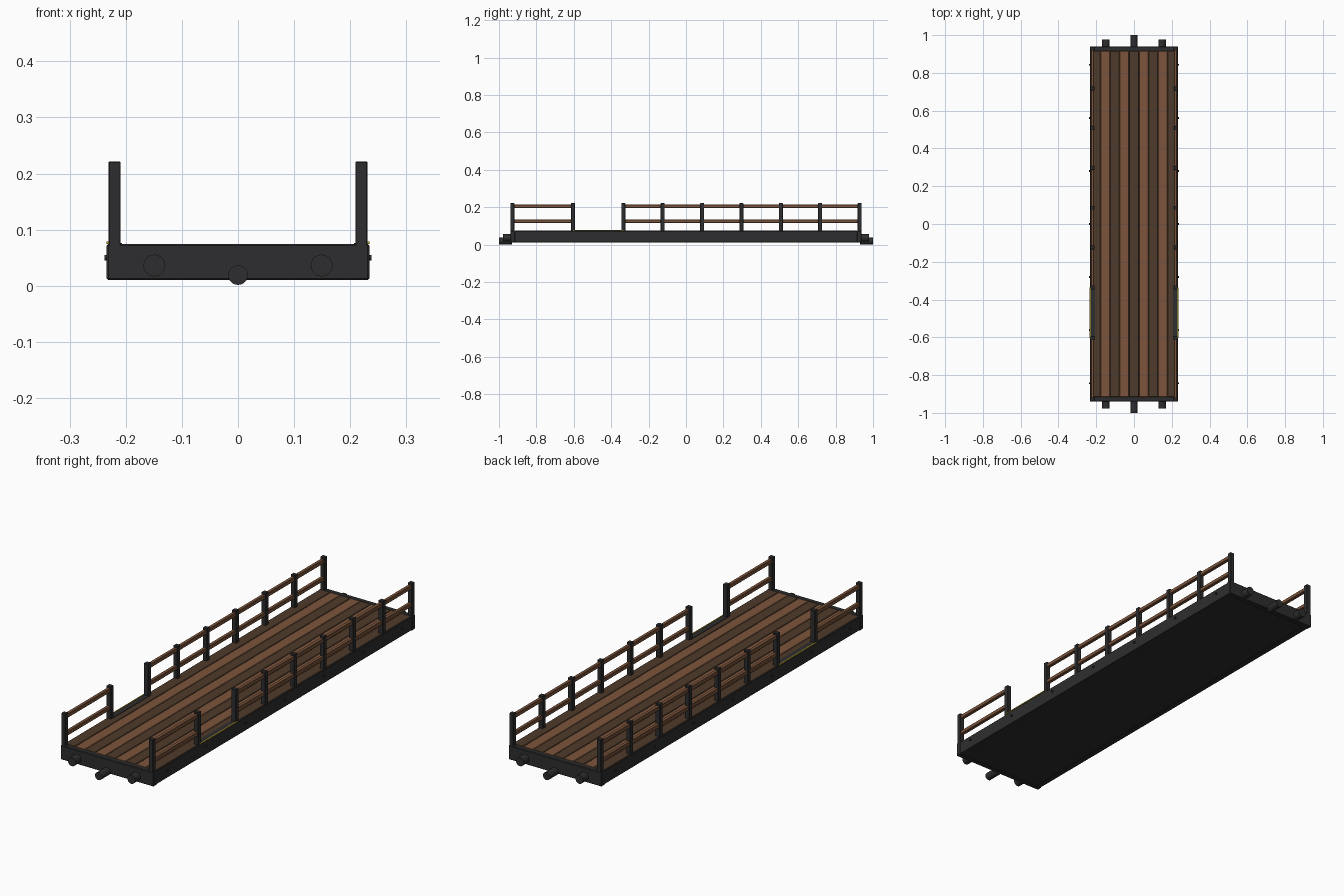
import bpy, math

if "Cube" in bpy.data.objects:
    bpy.data.objects.remove(bpy.data.objects["Cube"])


def mat(name, rgb):
    m = bpy.data.materials.new(name)
    m.diffuse_color = (*rgb, 1)
    m.use_nodes = True
    m.node_tree.nodes["Principled BSDF"].inputs["Base Color"].default_value = m.diffuse_color
    return m


IRON = mat("dark_iron", (0.027, 0.027, 0.029))
LIGHT = mat("light_wood", (0.20, 0.09, 0.045))
DARK = mat("dark_wood", (0.078, 0.043, 0.024))
YELLOW = mat("warning_yellow", (0.55, 0.38, 0.03))


def box(name, x, y, z, m, bevel=0.0):
    """Box from (min, max) ranges."""
    bpy.ops.mesh.primitive_cube_add(size=1, location=[sum(r) / 2 for r in (x, y, z)])
    o = bpy.context.object
    o.name = name
    o.scale = [abs(r[1] - r[0]) for r in (x, y, z)]
    bpy.ops.object.transform_apply(location=False, rotation=False, scale=True)
    o.data.materials.append(m)
    if bevel:
        b = o.modifiers.new("bevel", 'BEVEL')
        b.width = bevel
        b.segments = 1
    return o


def rod(name, loc, r, length, axis, m, sides=24):
    rot = (math.pi / 2, 0, 0) if axis == 'Y' else (0, math.pi / 2, 0)
    bpy.ops.mesh.primitive_cylinder_add(vertices=sides, radius=r, depth=length,
                                        location=loc, rotation=rot)
    o = bpy.context.object
    o.name = name
    o.data.materials.append(m)
    bpy.ops.object.shade_smooth_by_angle()
    return o


# Underframe
box("underframe", (-0.21, 0.21), (-0.92, 0.92), (0.014, 0.062), IRON)

# Deck planks, alternating wood tones
W = 0.0508
for k in range(-4, 5):
    box("deck_plank", (k * W - W / 2 + 0.0007, k * W + W / 2 - 0.0007),
        (-0.916, 0.916), (0.058, 0.0745), LIGHT if k % 2 else DARK, 0.002)

# Railing layout: evenly spaced posts, then a doorway, then the front bay
step = (0.928 + 0.335) / 6
posts = [0.928 - i * step for i in range(7)] + [-0.604, -0.928]
bays = [(-0.335, 0.928), (-0.928, -0.604)]

for s in (-1, 1):
    # Side beam with bolts
    box("side_beam", (s * 0.205, s * 0.232), (-0.92, 0.92), (0.012, 0.073), IRON, 0.002)
    for i in range(-3, 4):
        rod("beam_bolt", (s * 0.233, i * 0.281, 0.05), 0.005, 0.010, 'X', IRON, 12)
    # Posts and rails
    for y in posts:
        box("rail_post", (s * 0.209, s * 0.2305), (y - 0.0105, y + 0.0105),
            (0.07, 0.2215), IRON, 0.0015)
    for a, b in bays:
        for z in (0.204, 0.124):
            box("wood_rail", (s * 0.2115, s * 0.228), (a, b),
                (z - 0.009, z + 0.009), LIGHT, 0.002)
    # Doorway sill and yellow edge
    box("door_sill", (s * 0.207, s * 0.231), (-0.604, -0.335), (0.072, 0.0765), IRON)
    box("door_edge_stripe", (s * 0.230, s * 0.2345), (-0.604, -0.335),
        (0.0745, 0.0785), YELLOW)

    # End beam, buffers and coupler (s now selects front or back)
    box("end_beam", (-0.234, 0.234), (s * 0.914, s * 0.939), (0.010, 0.0745), IRON, 0.003)
    for x in (-0.149, 0.149):
        rod("buffer", (x, s * 0.953, 0.036), 0.0195, 0.05, 'Y', IRON)
    rod("coupler", (0, s * 0.965, 0.019), 0.0175, 0.07, 'Y', IRON)
